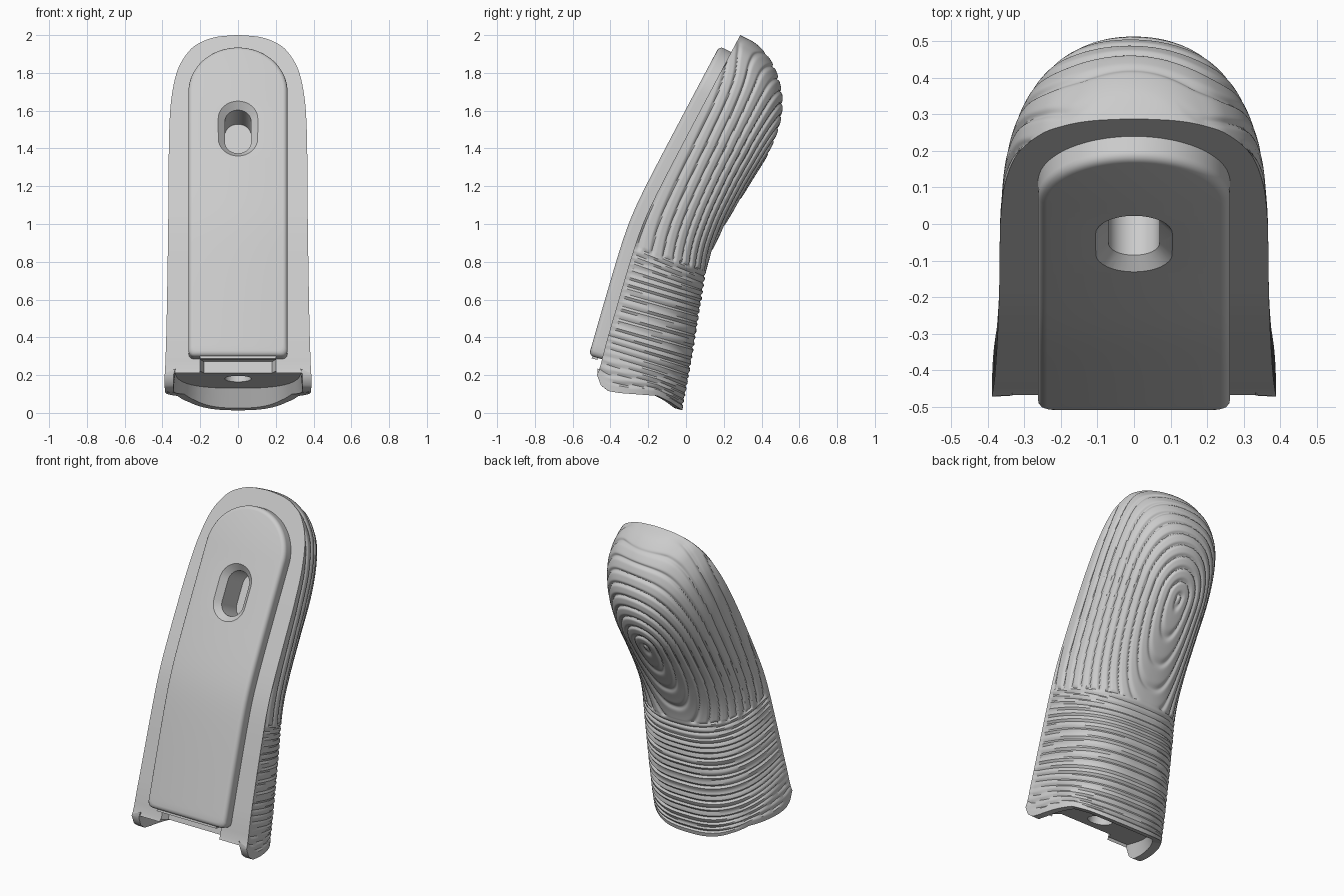
import bpy, bmesh, math
from math import sin, cos, pi
from mathutils import Vector

if "Cube" in bpy.data.objects:
    bpy.data.objects.remove(bpy.data.objects["Cube"])

grey = bpy.data.materials.new("light_grey")
grey.use_nodes = True
grey.diffuse_color = (0.6, 0.6, 0.6, 1)
grey.node_tree.nodes["Principled BSDF"].inputs["Base Color"].default_value = (0.6, 0.6, 0.6, 1)


def finish(name, bm, cutter=None, helper=False):
    """Turn a bmesh into a shaded object, optionally cut by another object."""
    bmesh.ops.recalc_face_normals(bm, faces=bm.faces)
    mesh = bpy.data.meshes.new(name)
    bm.to_mesh(mesh)
    bm.free()
    ob = bpy.data.objects.new(name, mesh)
    bpy.context.collection.objects.link(ob)
    mesh.materials.append(grey)
    ob.hide_render = helper
    if helper:
        ob.display_type = 'WIRE'
        return ob
    bpy.ops.object.select_all(action='DESELECT')
    ob.select_set(True)
    bpy.context.view_layer.objects.active = ob
    if cutter:
        mod = ob.modifiers.new("cut", 'BOOLEAN')
        mod.object, mod.operation, mod.solver = cutter, 'DIFFERENCE', 'EXACT'
        bpy.ops.object.modifier_apply(modifier=mod.name)
        bpy.data.objects.remove(cutter)
    bpy.ops.object.shade_smooth_by_angle(angle=math.radians(40))
    return ob


def spline(table, t):
    """Catmull-Rom through equally spaced rows of values."""
    i = min(int(t), len(table) - 2)
    f, last = t - i, len(table) - 1
    rows = [table[max(0, min(last, i + k))] for k in (-1, 0, 1, 2)]
    return [b + 0.5 * f * (c - a + f * (2*a - 5*b + 4*c - d + f * (3*(b - c) + d - a)))
            for a, b, c, d in zip(*rows)]


def linear(points, v):
    for (a, p), (b, q) in zip(points, points[1:]):
        if v <= b:
            break
    return p + (q - p) * (v - a) / (b - a)


def front_y(z):
    """Bent front face: two straight runs joined by a soft bend."""
    low, high = -0.53 + 0.285 * z, -0.78 + 0.533 * z
    return (low + high + math.sqrt((low - high) ** 2 + 0.0012)) / 2


def front_point(x, z, height):
    slope = (front_y(z + 0.01) - front_y(z - 0.01)) / 0.02
    n = Vector((0, -1, slope)).normalized()
    return Vector((x, front_y(z), z)) + n * height


def bridge(bm, a, b, closed=True):
    for i in range(len(a) if closed else len(a) - 1):
        j = (i + 1) % len(a)
        bm.faces.new((a[i], a[j], b[j], b[i]))


def power(v, e):
    return math.copysign(abs(v) ** e, v)


# Grip body: front z, back y, back z, half width, roundness
SECTIONS = [(0.20, -0.02, 0.00, 0.388, 2.7), (0.40, 0.03, 0.27, 0.380, 2.7),
            (0.70, 0.08, 0.58, 0.374, 2.6), (0.97, 0.12, 0.80, 0.370, 2.4),
            (1.15, 0.20, 0.98, 0.368, 2.3), (1.33, 0.32, 1.18, 0.367, 2.2),
            (1.50, 0.43, 1.36, 0.364, 2.15), (1.67, 0.495, 1.52, 0.352, 2.1),
            (1.82, 0.512, 1.66, 0.318, 2.1), (1.92, 0.485, 1.79, 0.255, 2.1),
            (1.965, 0.44, 1.88, 0.19, 2.0), (1.99, 0.37, 1.955, 0.115, 2.0),
            (2.0, 0.29, 1.998, 0.012, 2.0)]
LIP = [(-0.5, 0.21), (-0.47, 0.2), (-0.45, 0.145), (-0.41, 0.115), (-0.35, 0.105),
       (-0.15, 0.09), (-0.08, 0.055), (0, 0)]
PER, COLS = 24, 200
ROWS = PER * (len(SECTIONS) - 1)


def groove(t, angle, y, z, w, back_z):
    """Engraving depth: stacked rings below, nested fingertip loops above."""
    if z + 0.3 * y < 0.79:
        phase = (z + 0.3 * y) / 0.036
        return 0.009 * (0.5 + 0.5 * cos(2 * pi * phase)) ** 2
    u = (angle - pi / 2) * w * 1.25
    v = back_z - 1.3
    v *= 0.9 if v > 0 else 0.42
    phase = math.hypot(u, v) / 0.062 + 0.3 * sin(5 * u + 4 * back_z)
    fade = min(1, max(0, (len(SECTIONS) - 2.2 - t)))
    return 0.011 * fade * (0.5 + 0.5 * cos(2 * pi * phase)) ** 5


bm = bmesh.new()
shell = []
for r in range(ROWS + 1):
    t = r / PER
    fz, by, bz, w, n = spline(SECTIONS, t)
    fy = front_y(fz)
    row = []
    for c in range(COLS + 1):
        a = pi * c / COLS
        x, d = w * power(cos(a), 2 / n), abs(sin(a)) ** (2 / n)
        y, z = fy + (by - fy) * d, fz + (bz - fz) * d
        cut = groove(t, a, y, z, w, bz) if 0 < c < COLS and r > 4 else 0
        size = max(w, 0.1)
        x -= cut * x / size
        y -= cut * d * (by - fy) / size
        if t < 1:
            line = 0.2 - 0.444 * (y + 0.47)
            z += (linear(LIP, y) - line) * (1 - t) ** 2 if r else linear(LIP, y) - z
        row.append(bm.verts.new((x, y, z)))
    shell.append(row)
for a, b in zip(shell, shell[1:]):
    bridge(bm, a, b, False)
bm.faces.new(shell[-1])

# Flat front border, left open behind the pad
fronts = []
for row in shell[3:]:
    left, right = row[0], row[-1]
    k = min(0.2, left.co.x * 0.55)
    fronts.append((left, bm.verts.new((k, left.co.y, left.co.z)),
                   bm.verts.new((-k, left.co.y, left.co.z)), right))
for a, b in zip(fronts, fronts[1:]):
    for i in range(3):
        if i == 1 and (a[0].co.z < 0.29 or 1.2 < a[0].co.z < 1.7):
            continue
        bm.faces.new((a[i], a[i + 1], b[i + 1], b[i]))

# Thin lip around the open base


def floor_z(y):
    return 0.222 - 0.25 * (y + 0.46)


rim, inner = [], []
for v in shell[0]:
    d = (v.co.y + 0.473) / 0.453
    y = -0.471 + 0.41 * d
    rim.append(bm.verts.new((v.co.x * 0.88, y, v.co.z + 0.012 * d)))
    y = -0.469 + 0.37 * d
    inner.append(bm.verts.new((v.co.x * 0.855, y, floor_z(y) + 0.01)))
bridge(bm, shell[0], rim, False)
bridge(bm, rim, inner, False)
for c in (0, -1):
    bm.faces.new([shell[r][c] for r in range(4)] + [inner[c], rim[c]])
finish("grip_body", bm)


def prism(points, direction):
    bm = bmesh.new()
    base = bm.faces.new([bm.verts.new(p) for p in points])
    ext = bmesh.ops.extrude_face_region(bm, geom=[base])
    bmesh.ops.translate(bm, vec=direction,
                        verts=[e for e in ext["geom"] if isinstance(e, bmesh.types.BMVert)])
    return bm


# Base floor with a front notch and a round socket
up = Vector((0, 0.27, 0.96))
flat = [(0.345 * power(cos(pi * i / 48), 0.74), -0.455 + 0.37 * abs(sin(pi * i / 48)) ** 0.74)
        for i in range(49)]
flat += [(-0.2, -0.455), (-0.18, -0.415), (0.18, -0.415), (0.2, -0.455)]
hole = prism([Vector((0.07 * cos(pi * i / 16), -0.31 + 0.07 * sin(pi * i / 16), 0.12))
              for i in range(32)], up * 0.16)
socket = finish("socket_cutter", hole, helper=True)
finish("base_floor", prism([Vector((x, y, floor_z(y))) for x, y in flat], up * 0.18), socket)

# Slot cutter: flared stadium sunk at right angles to the upper face
centre = Vector((0, -0.055, 1.505))
inward, along = Vector((0, 0.882, -0.47)), Vector((0, 0.47, 0.882))
bm = bmesh.new()
rings = []
for radius, depth in ((0.125, -0.02), (0.105, 0), (0.07, 0.035), (0.07, 0.195)):
    ring = []
    for end in (0, 1):
        for i in range(17):
            a = pi * (end + i / 16)
            shift = radius * sin(a) + (0.06 if end == 0 else -0.06)
            ring.append(bm.verts.new(centre + inward * depth + along * shift
                                     + Vector((radius * cos(a), 0, 0))))
    rings.append(ring)
for a, b in zip(rings, rings[1:]):
    bridge(bm, a, b)
bm.faces.new(rings[0])
bm.faces.new(rings[-1])
slot = finish("slot_cutter", bm, helper=True)

# Raised front pad with an arched top and rounded rim
bm = bmesh.new()
loops = []
PROFILE = [(0, -0.18), (0, 0.045)] + [(0.025 * (1 - cos(a)), 0.045 + 0.025 * sin(a))
                                      for a in (pi / 8, pi / 4, 3 * pi / 8, pi / 2)]
for inset, height in PROFILE:
    w, bottom, top = 0.262 - inset, 0.285 + inset, 1.68
    half = [(w - 0.03 * (1 - sin(a)), bottom + 0.03 * (1 - cos(a)))
            for a in (0, pi / 6, pi / 3, pi / 2)]
    half += [(w, bottom + 0.03 + (top - bottom - 0.03) * i / 40) for i in range(1, 41)]
    half += [(w * cos(pi * i / 50), top + (0.23 - 0.88 * inset) * sin(pi * i / 50))
             for i in range(1, 25)]
    outline = half + [(-x, z) for x, z in reversed(half)]
    loops.append([bm.verts.new(front_point(x, z, height)) for x, z in outline])
for a, b in zip(loops, loops[1:]):
    bridge(bm, a, b)
for ring in (loops[0], loops[-1]):
    for i in range(len(ring) // 2 - 1):
        bm.faces.new((ring[i], ring[i + 1], ring[-2 - i], ring[-1 - i]))
finish("front_pad", bm, slot)

# Small ledge under the pad
ledge = [front_point(x, z, 0.02) for x, z in ((-0.2, 0.275), (0.2, 0.275), (0.2, 0.3), (-0.2, 0.3))]
finish("pad_ledge", prism(ledge, Vector((0, -0.03, 0.008))))
